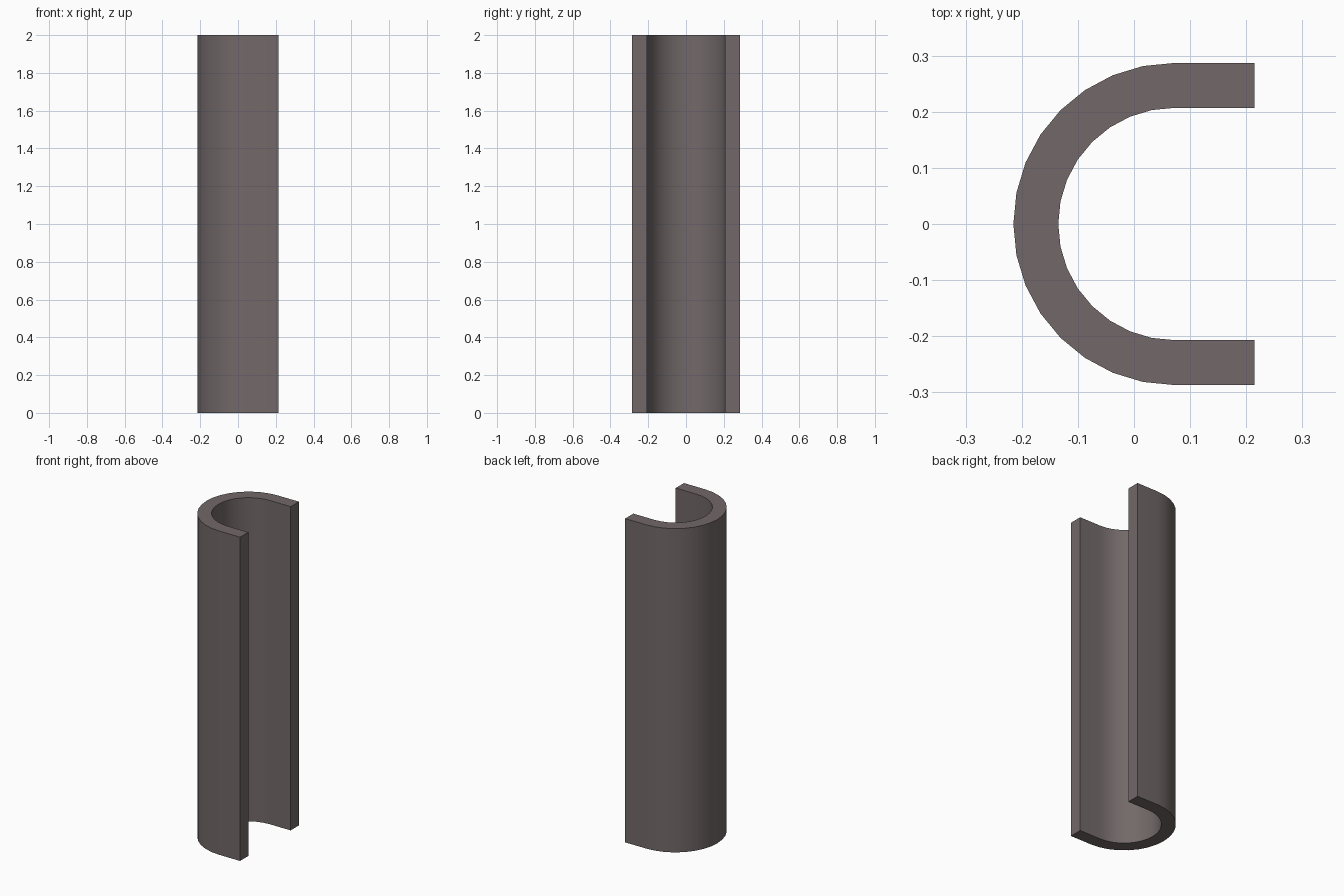
import bpy, bmesh, math

if "Cube" in bpy.data.objects:
    bpy.data.objects.remove(bpy.data.objects["Cube"])

HEIGHT, END_X, CENTRE_X = 2.0, 0.215, 0.072
R_OUT, R_IN, SEGS = 0.287, 0.207, 16


def wall_line(radius):
    """Straight lip, half-circle back, straight lip."""
    pts = [(END_X, radius)]
    for i in range(SEGS + 1):
        a = math.pi / 2 + math.pi * i / SEGS
        pts.append((CENTRE_X + radius * math.cos(a), radius * math.sin(a)))
    pts.append((END_X, -radius))
    return pts


# C-shaped cross-section as a strip of quads, extruded upward
bm = bmesh.new()
outer = [bm.verts.new((x, y, 0)) for x, y in wall_line(R_OUT)]
inner = [bm.verts.new((x, y, 0)) for x, y in wall_line(R_IN)]
faces = [bm.faces.new((outer[i], outer[i + 1], inner[i + 1], inner[i]))
         for i in range(len(outer) - 1)]
ext = bmesh.ops.extrude_face_region(bm, geom=faces, use_keep_orig=True)
top = [g for g in ext["geom"] if isinstance(g, bmesh.types.BMVert)]
bmesh.ops.translate(bm, verts=top, vec=(0, 0, HEIGHT))
bmesh.ops.recalc_face_normals(bm, faces=bm.faces)

mesh = bpy.data.meshes.new("split_tube")
bm.to_mesh(mesh)
bm.free()
tube = bpy.data.objects.new("split_tube", mesh)
bpy.context.collection.objects.link(tube)

# Dark warm grey
mat = bpy.data.materials.new("dark_warm_grey")
mat.diffuse_color = (0.17, 0.14, 0.14, 1)
mat.use_nodes = True
mat.node_tree.nodes["Principled BSDF"].inputs["Base Color"].default_value = mat.diffuse_color
mesh.materials.append(mat)

# Smooth curved wall, crisp ends
bpy.context.view_layer.objects.active = tube
tube.select_set(True)
bpy.ops.object.shade_smooth_by_angle(angle=math.radians(35))
